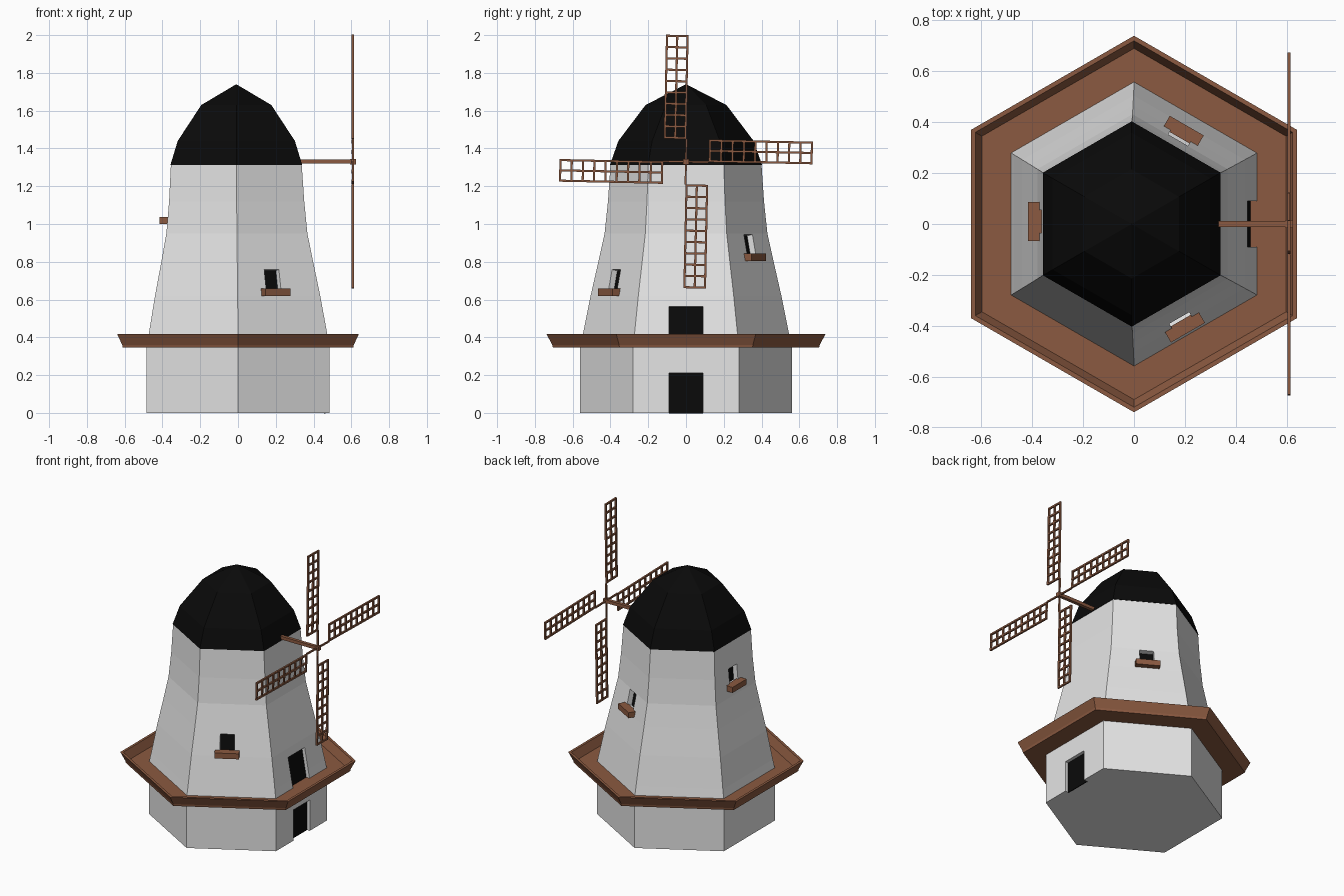
import bpy, bmesh, math
from mathutils import Matrix, Vector

if "Cube" in bpy.data.objects:
    bpy.data.objects.remove(bpy.data.objects["Cube"])


def material(name, rgb):
    m = bpy.data.materials.new(name)
    m.diffuse_color = (*rgb, 1)
    m.use_nodes = True
    m.node_tree.nodes["Principled BSDF"].inputs["Base Color"].default_value = m.diffuse_color
    return m


WHITE = material("white_plaster", (0.78, 0.78, 0.78))
BLACK = material("black", (0.003, 0.003, 0.003))
BROWN = material("brown_wood", (0.26, 0.102, 0.052))


def finish(name, bm, mat):
    bmesh.ops.recalc_face_normals(bm, faces=bm.faces)
    me = bpy.data.meshes.new(name)
    bm.to_mesh(me)
    bm.free()
    me.materials.append(mat)
    ob = bpy.data.objects.new(name, me)
    bpy.context.collection.objects.link(ob)
    return ob


def hex_loft(name, rings, mat, closed=False):
    """Loft hexagons (radius, z, x shift), corners on the y axis."""
    bm = bmesh.new()
    loops = []
    for r, z, cx in rings:
        loops.append([bm.verts.new((cx + r * math.cos(math.radians(30 + 60 * k)),
                                    r * math.sin(math.radians(30 + 60 * k)), z))
                      for k in range(6)])
    pairs = list(zip(loops, loops[1:]))
    if closed:
        pairs.append((loops[-1], loops[0]))
    for a, b in pairs:
        for k in range(6):
            j = (k + 1) % 6
            bm.faces.new((a[k], a[j], b[j], b[k]))
    if not closed:
        bm.faces.new(loops[0])
        bm.faces.new(loops[-1])
    bmesh.ops.remove_doubles(bm, verts=bm.verts, dist=1e-4)
    return finish(name, bm, mat)


def add_box(bm, lo, hi, mtx=Matrix()):
    lo, hi = Vector(lo), Vector(hi)
    m = mtx @ Matrix.Translation((lo + hi) / 2) @ Matrix.Diagonal((*(hi - lo), 1))
    bmesh.ops.create_cube(bm, size=1, matrix=m)


def box(name, lo, hi, mat, mtx=Matrix()):
    bm = bmesh.new()
    add_box(bm, lo, hi, mtx)
    return finish(name, bm, mat)


def cut(ob, cutter):
    mod = ob.modifiers.new("opening", "BOOLEAN")
    mod.object, mod.operation, mod.solver = cutter, "DIFFERENCE", "EXACT"
    bpy.context.view_layer.update()
    dg = bpy.context.evaluated_depsgraph_get()
    me = bpy.data.meshes.new_from_object(ob.evaluated_get(dg))
    ob.modifiers.clear()
    ob.data = me
    bpy.data.objects.remove(cutter)


# Tower walls, curving inward, and the straight base
PROFILE = [(0.56, 0.35, 0), (0.545, 0.42, 0), (0.505, 0.62, -0.002), (0.464, 0.80, -0.004),
           (0.431, 0.95, -0.006), (0.413, 1.12, -0.007), (0.40, 1.312, -0.009)]
tower = hex_loft("tower", PROFILE, WHITE)
base = hex_loft("base", [(0.56, 0, 0), (0.56, 0.35, 0)], WHITE)

# Cap
hex_loft("cap", [(0.403, 1.312, -0.009), (0.358, 1.44, -0.009),
                 (0.214, 1.63, -0.009), (0, 1.74, -0.009)], BLACK)

# Gallery: a tray with a flared rim
C = math.cos(math.radians(30))
hex_loft("gallery", [(0.50, 0.345, 0), (0.61 / C, 0.345, 0), (0.613 / C, 0.36, 0),
                     (0.64 / C, 0.418, 0), (0.623 / C, 0.418, 0), (0.597 / C, 0.362, 0),
                     (0.50, 0.362, 0)], BROWN, closed=True)


def wall_at(z):
    """Apothem, x shift and lean of the tower wall at height z."""
    for (r0, z0, c0), (r1, z1, c1) in zip(PROFILE, PROFILE[1:]):
        if z0 <= z <= z1:
            f = (z - z0) / (z1 - z0)
            return ((r0 + f * (r1 - r0)) * C, c0 + f * (c1 - c0),
                    math.atan2((r0 - r1) * C, z1 - z0))


def opening(name, ob, angle, t, z0, z1, width, depth, wall=None):
    """Cut a recess in a wall and put a black panel at its back."""
    z = (z0 + z1) / 2
    n, cx, lean = wall or wall_at(z)
    m = (Matrix.Translation((cx, 0, 0)) @ Matrix.Rotation(math.radians(angle), 4, "Z")
         @ Matrix.Translation((n, t, z)) @ Matrix.Rotation(-lean, 4, "Y"))
    w, h = width / 2, (z1 - z0) / 2
    cut(ob, box("cutter", (-depth, -w, -h), (0.1, w, h), WHITE, m))
    box(name, (-depth - 0.004, -w, -h), (-depth + 0.002, w, h), BLACK, m)


# Doors on the sail side
opening("lower_door", base, 0, 0, -0.002, 0.212, 0.18, 0.025, (0.56 * C, 0, 0))
opening("upper_door", tower, 0, 0, 0.352, 0.566, 0.18, 0.025)

# Windows with sills: (name, wall angle, sideways offset, sill bottom)
for name, angle, t, z in (("front_window", -60, -0.028, 0.62),
                          ("back_window", 60, 0.01, 0.805),
                          ("left_window", 180, -0.01, 1.0)):
    opening(name, tower, angle, t, z + 0.03, z + 0.14, 0.09, 0.035)
    n, cx, _ = wall_at(z + 0.02)
    m = (Matrix.Translation((cx, 0, 0)) @ Matrix.Rotation(math.radians(angle), 4, "Z")
         @ Matrix.Translation((n, t, z)))
    box(name + "_sill", (-0.012, -0.077, 0), (0.043, 0.077, 0.038), BROWN, m)

# Axle and hub
Z_HUB = 1.33
box("axle", (0.30, -0.011, Z_HUB - 0.011), (0.62, 0.011, Z_HUB + 0.011), BROWN)
box("hub", (0.594, -0.015, Z_HUB - 0.015), (0.624, 0.015, Z_HUB + 0.015), BROWN)

# Four lattice sails, turned a little clockwise
R0, R1, W, B = 0.12, 0.67, 0.12, 0.0055
for i in range(4):
    m = (Matrix.Translation((0.608, 0, Z_HUB))
         @ Matrix.Rotation(math.radians(90 * i - 1.2), 4, "X"))
    bm = bmesh.new()
    add_box(bm, (-0.005, -0.005, 0), (0.005, 0.005, R0), m)
    for y in (0, -W / 2, -W):
        y = y - B if y == 0 else (y + B if y == -W else y)
        add_box(bm, (-0.006, y - B, R0), (0.006, y + B, R1), m)
    for k in range(10):
        z = R0 + B + (R1 - R0 - 2 * B) * k / 9
        add_box(bm, (-0.0055, -W + 0.001, z - B), (0.0055, -0.001, z + B), m)
    finish("sail_%d" % (i + 1), bm, BROWN)
